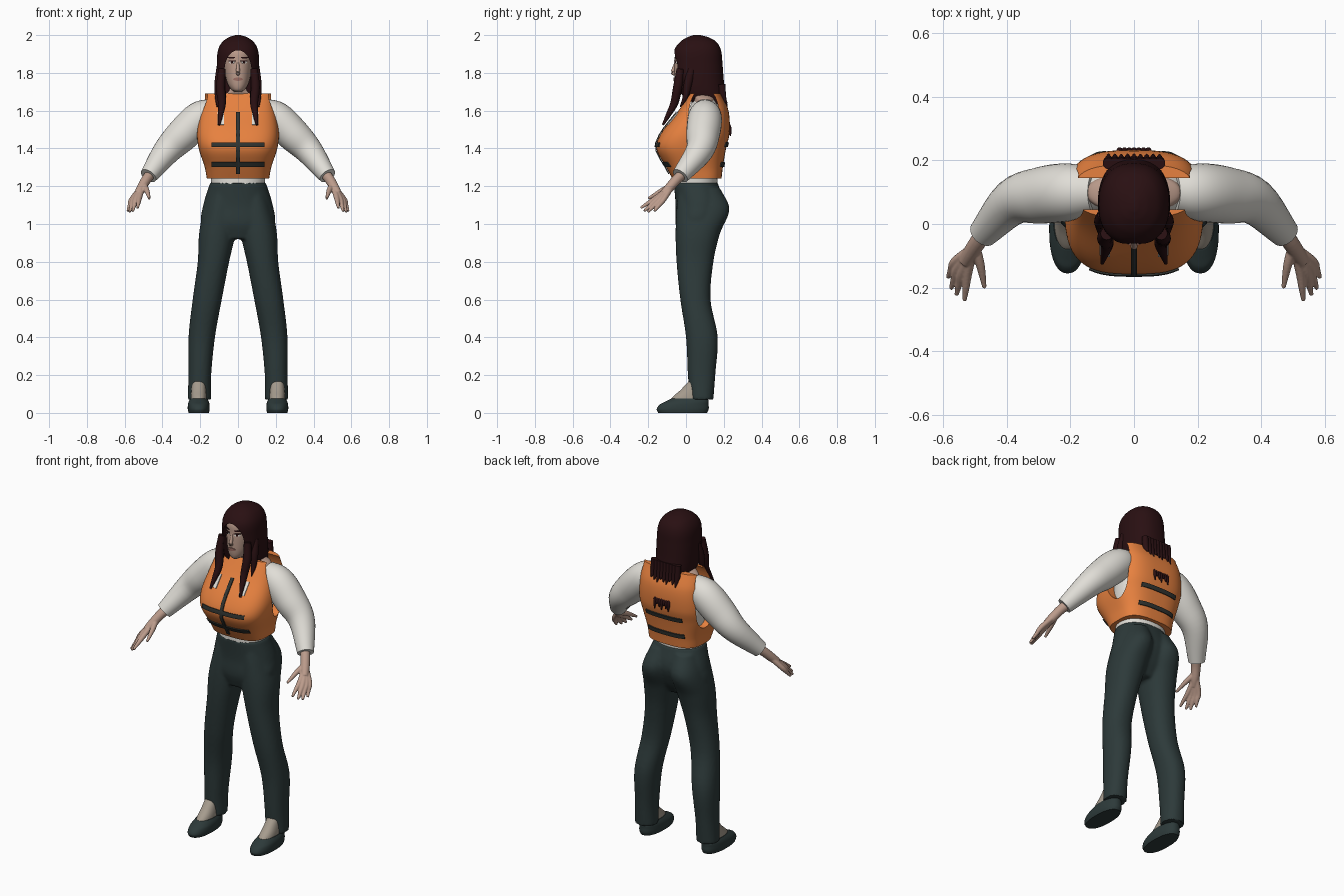
import bpy, bmesh, math
from mathutils import Vector

if "Cube" in bpy.data.objects:
    bpy.data.objects.remove(bpy.data.objects["Cube"])


def material(name, r, g, b):
    m = bpy.data.materials.new(name)
    m.use_nodes = True
    m.diffuse_color = (r, g, b, 1)
    node = m.node_tree.nodes["Principled BSDF"]
    node.inputs["Base Color"].default_value = (r, g, b, 1)
    node.inputs["Roughness"].default_value = 0.8
    return m


ORANGE = material("vest orange", .8, .22, .05)
DARK = material("trouser slate", .026, .042, .042)
STRAP = material("strap grey", .03, .034, .03)
WHITE = material("shirt white", .75, .73, .68)
SKIN = material("skin", .5, .33, .26)
FOOT = material("stocking beige", .38, .33, .27)
HAIR = material("dark hair", .022, .005, .006)
LIP = material("lips", .34, .16, .13)
parts = []


# ---- helpers: profile rows are (z, centre x, front y, back y, half width)
def section(prof, z):
    i = 0
    while i < len(prof) - 2 and z > prof[i + 1][0]:
        i += 1
    a, b = prof[i], prof[i + 1]
    p, q = prof[max(i - 1, 0)], prof[min(i + 2, len(prof) - 1)]
    h = b[0] - a[0]
    t = (z - a[0]) / h
    out = []
    for k in range(1, 5):
        ma = (b[k] - p[k]) / (b[0] - p[0]) * h
        mb = (q[k] - a[k]) / (q[0] - a[0]) * h
        d = b[k] - a[k]
        out.append(a[k] + t * ma + t * t * (3 * d - 2 * ma - mb) + t ** 3 * (ma + mb - 2 * d))
    return out


def surface_y(prof, n, x, z, side):
    xc, yf, yb, hw = section(prof, z)
    u = min(abs((x - xc) / hw), 1)
    return (yf + yb) / 2 + side * (yb - yf) / 2 * (1 - u ** n) ** (1 / n)


def loft(prof, n=2.2, flip=1, count=48, steps=6):
    rings = []
    for i in range(len(prof) - 1):
        last = i == len(prof) - 2
        for s in range(steps + last):
            z = prof[i][0] + (prof[i + 1][0] - prof[i][0]) * s / steps
            xc, yf, yb, hw = section(prof, z)
            ring = []
            for j in range(count):
                a = math.tau * j / count
                c, d = math.cos(a), math.sin(a)
                ring.append((flip * (xc + hw * math.copysign(abs(c) ** (2 / n), c)),
                             (yf + yb) / 2 + (yb - yf) / 2 * math.copysign(abs(d) ** (2 / n), d), z))
            rings.append(ring)
    return rings


def tube(points, flip=1, count=16, steps=5):
    # points are (x, y, z, radius), smoothed along the path
    rows = [(i, 0, 0, 0, 0) for i in range(len(points))]
    path = []
    for k in range((len(points) - 1) * steps + 1):
        t = k / steps
        row = []
        for c in range(4):
            row.append(section([(i, p[c], 0, 0, 0) for i, p in enumerate(points)], t)[0])
        path.append(row)
    rings = []
    for k, row in enumerate(path):
        a, b = path[max(k - 1, 0)], path[min(k + 1, len(path) - 1)]
        rot = (Vector(b[:3]) - Vector(a[:3])).to_track_quat('Z', 'Y')
        ring = []
        for j in range(count):
            w = math.tau * j / count
            v = Vector(row[:3]) + rot @ Vector((math.cos(w), math.sin(w), 0)) * max(row[3], .001)
            ring.append((flip * v.x, v.y, v.z))
        rings.append(ring)
    return rings


def finish(name, bm, mat):
    bmesh.ops.recalc_face_normals(bm, faces=bm.faces)
    me = bpy.data.meshes.new(name)
    bm.to_mesh(me)
    bm.free()
    if mat:
        me.materials.append(mat)
    o = bpy.data.objects.new(name, me)
    bpy.context.collection.objects.link(o)
    if mat:
        parts.append(o)
    return o


def bake(o):
    dg = bpy.context.evaluated_depsgraph_get()
    me = bpy.data.meshes.new_from_object(o.evaluated_get(dg))
    o.modifiers.clear()
    o.data = me


def build(name, shells, mat, voxel=0):
    bm = bmesh.new()
    for rings in shells:
        vs = [[bm.verts.new(p) for p in r] for r in rings]
        n = len(vs[0])
        for a, b in zip(vs, vs[1:]):
            for j in range(n):
                bm.faces.new((a[j], a[(j + 1) % n], b[(j + 1) % n], b[j]))
        bm.faces.new(vs[0])
        bm.faces.new(vs[-1])
    o = finish(name, bm, mat)
    if voxel:
        m = o.modifiers.new("fuse", 'REMESH')
        m.mode, m.voxel_size = 'VOXEL', voxel
        s = o.modifiers.new("soften", 'SMOOTH')
        s.factor, s.iterations = .5, 4
        bake(o)
        if not o.data.materials:
            o.data.materials.append(mat)
    return o


def cut(o, rings):
    c = build("cutter", [rings], None)
    c.hide_render = True
    m = o.modifiers.new("cut", 'BOOLEAN')
    m.operation, m.solver, m.object = 'DIFFERENCE', 'EXACT', c
    bake(o)
    bpy.data.objects.remove(c)


def plate(name, prof, n, side, x0, x1, z0, z1, mat, lift=.005, shape=None):
    # thin patch hugging a lofted surface; shape scales the height across it
    bm = bmesh.new()
    cols, rows, grid = 14, 8, []
    for i in range(cols + 1):
        x = x0 + (x1 - x0) * i / cols
        f = shape(2 * i / cols - 1) if shape else 1
        col = []
        for j in range(rows + 1):
            z = (z0 + z1) / 2 + (z1 - z0) * (j / rows - .5) * f
            col.append(bm.verts.new((x, surface_y(prof, n, x, z, side) + side * lift, z)))
        grid.append(col)
    for a, b in zip(grid, grid[1:]):
        for j in range(rows):
            bm.faces.new((a[j], b[j], b[j + 1], a[j + 1]))
    o = finish(name, bm, mat)
    m = o.modifiers.new("thickness", 'SOLIDIFY')
    m.thickness, m.offset = .006, 0
    bake(o)


def oval(u):
    return max(math.sqrt(max(1 - u * u, 0)), .05)


# ---- trousers
pelvis = [(.92, 0, -.03, .12, .1), (1, 0, -.055, .17, .19), (1.1, 0, -.055, .2, .184), (1.22, 0, -.065, .168, .147)]
leg = [(.07, .205, .02, .145, .062), (.2, .202, .01, .155, .06), (.4, .192, 0, .168, .07),
       (.6, .163, -.03, .13, .077), (.8, .13, -.05, .145, .083), (.95, .11, -.055, .18, .096),
       (1.08, .093, -.05, .23, .088), (1.19, .075, -.04, .18, .07)]
build("trousers", [loft(pelvis)] + [loft(leg, flip=s) for s in (1, -1)], DARK, .009)

# ---- shirt and vest
shirt = [(1.2, 0, -.062, .165, .14), (1.3, 0, -.06, .17, .15), (1.45, 0, -.05, .19, .172),
         (1.6, 0, .01, .185, .17), (1.665, 0, .04, .16, .13)]
build("shirt_body", [loft(shirt)], WHITE)
vest = [(1.24, 0, -.072, .188, .165), (1.3, 0, -.105, .195, .176), (1.4, 0, -.157, .212, .208),
        (1.48, 0, -.132, .23, .217), (1.6, 0, -.04, .225, .2), (1.69, 0, .02, .186, .184)]
vest_body = build("life_vest", [loft(vest, 3, count=72)], ORANGE)
cut(vest_body, [[(x, .095 + .085 * math.cos(math.tau * j / 48), 1.54 + .185 * math.sin(math.tau * j / 48))
                 for j in range(48)] for x in (-.4, .4)])
for z in (1.42, 1.315):
    plate("front_strap", vest, 3, -1, -.14, .14, z - .012, z + .012, STRAP)
    plate("back_strap", vest, 3, 1, -.12, .12, z - .012, z + .012, STRAP)
plate("front_zip", vest, 3, -1, -.01, .01, 1.265, 1.59, STRAP)
for s in (1, -1):
    plate("chest_patch", vest, 3, -1, s * .075, s * .108, 1.525, 1.59, WHITE, .004)

# ---- arms, hands and feet
sleeve = [(.12, .1, 1.595, .07), (.2, .1, 1.56, .09), (.29, .09, 1.475, .089),
          (.378, .07, 1.385, .073), (.474, -.03, 1.255, .046)]
knuckles = [((.522, -.155, 1.14), (.532, -.24, 1.085)), ((.54, -.148, 1.135), (.557, -.222, 1.068)),
            ((.553, -.135, 1.13), (.574, -.203, 1.063)), ((.562, -.118, 1.13), (.584, -.168, 1.068))]
shoe = [(0, .208, -.147, .112, .054), (.02, .208, -.155, .12, .058), (.045, .208, -.138, .12, .057),
        (.06, .208, -.11, .12, .053), (.075, .208, -.08, .115, .045)]
foot = [(.04, .208, -.1, .1, .042), (.08, .208, -.075, .1, .042), (.12, .208, -.03, .1, .039), (.165, .208, .012, .1, .035)]
for s, side in ((1, "left"), (-1, "right")):
    build(side + "_sleeve", [tube(sleeve, s, 32)], WHITE)
    shells = [tube([(.44, .01, 1.29, .03), (.482, -.045, 1.24, .027), (.512, -.09, 1.19, .025), (.53, -.12, 1.16, .02)], s)]
    for k, tip in knuckles:
        mid = [(a + b) / 2 for a, b in zip(k, tip)]
        shells.append(tube([(.505, -.075, 1.2, .016), (*k, .0145), (*mid, .0115), (*tip, .007)], s))
    shells.append(tube([(.498, -.075, 1.205, .017), (.482, -.13, 1.175, .014), (.469, -.2, 1.135, .007)], s))
    build(side + "_hand", shells, SKIN, .0035)
    build(side + "_shoe", [loft(shoe, 2.3, s)], DARK)
    build(side + "_foot", [loft(foot, 2.2, s)], FOOT)

# ---- neck, head and face
neck = [(1.6, 0, .03, .16, .15), (1.66, 0, .035, .16, .145), (1.685, 0, .02, .15, .1), (1.71, 0, .01, .125, .056), (1.8, 0, .02, .13, .05)]
build("neck", [loft(neck)], SKIN)
head = [(1.7, 0, -.038, .03, .018), (1.712, 0, -.052, .06, .036), (1.745, 0, -.06, .1, .056), (1.8, 0, -.062, .14, .069),
        (1.86, 0, -.06, .16, .075), (1.92, 0, -.052, .16, .074), (1.97, 0, 0, .12, .04)]
build("head", [loft(head)], SKIN)
build("nose", [tube([(0, -.055, 1.855, .006), (0, -.064, 1.825, .009), (0, -.07, 1.803, .011), (0, -.058, 1.793, .009)])], SKIN)
plate("lips", head, 2.2, -1, -.024, .024, 1.758, 1.776, LIP, .002, oval)
for s in (1, -1):
    plate("eye_white", head, 2.2, -1, s * .017, s * .046, 1.849, 1.863, WHITE, .001, oval)
    plate("iris", head, 2.2, -1, s * .026, s * .037, 1.85, 1.862, HAIR, .002, oval)
    plate("lash", head, 2.2, -1, s * .015, s * .048, 1.861, 1.866, HAIR, .002)
    plate("eyebrow", head, 2.2, -1, s * .014, s * .054, 1.877, 1.885, HAIR, .001, oval)

# ---- hair
hair = [(1.635, 0, .03, .212, .09), (1.69, 0, -.045, .208, .108), (1.76, 0, -.062, .2, .113), (1.85, 0, -.066, .193, .112),
        (1.92, 0, -.062, .185, .106), (1.965, 0, -.03, .16, .082), (1.99, 0, .01, .115, .045), (2, 0, .04, .075, .012)]
hair_mass = build("hair", [loft(hair, 2.3)], HAIR)
arch = [(-.058, 1.5), (.058, 1.5)]
for j in range(25):
    a = math.pi * (j / 24 * 1.2 - .1)
    arch.append((.071 * math.cos(a), 1.815 + .105 * math.sin(a)))
cut(hair_mass, [[(x, y, z) for x, z in arch] for y in (-.3, .03)])
for s in (1, -1):
    build("front_lock", [tube([(s * .085, -.03, 1.82, .02), (s * .092, -.045, 1.72, .024),
                               (s * .085, -.062, 1.64, .021), (s * .092, -.092, 1.58, .014), (s * .1, -.122, 1.525, .006)])], HAIR)
    build("side_lock", [tube([(s * .095, .03, 1.82, .02), (s * .103, .01, 1.74, .022), (s * .108, -.005, 1.67, .014), (s * .11, -.03, 1.62, .003)])], HAIR)
# hair ends emerging along the nape and through the back of the vest
for i in range(9):
    x = (i - 4) * .02
    build("nape_strand", [tube([(x, .19, 1.74, .018), (x, .197, 1.67, .016), (x, .218, 1.615 + .012 * (i % 3), .003)])], HAIR)
for i in range(7):
    x = (i - 3) * .015
    build("back_strand", [tube([(x, .215, 1.545, .008), (x, .23, 1.51, .01), (x, .236, 1.465 + .014 * (i % 3), .003)])], HAIR)

# ---- smooth shading with sharp hems
bpy.ops.object.select_all(action='DESELECT')
for o in parts:
    o.select_set(True)
bpy.context.view_layer.objects.active = parts[0]
bpy.ops.object.shade_smooth_by_angle(angle=math.radians(40))
